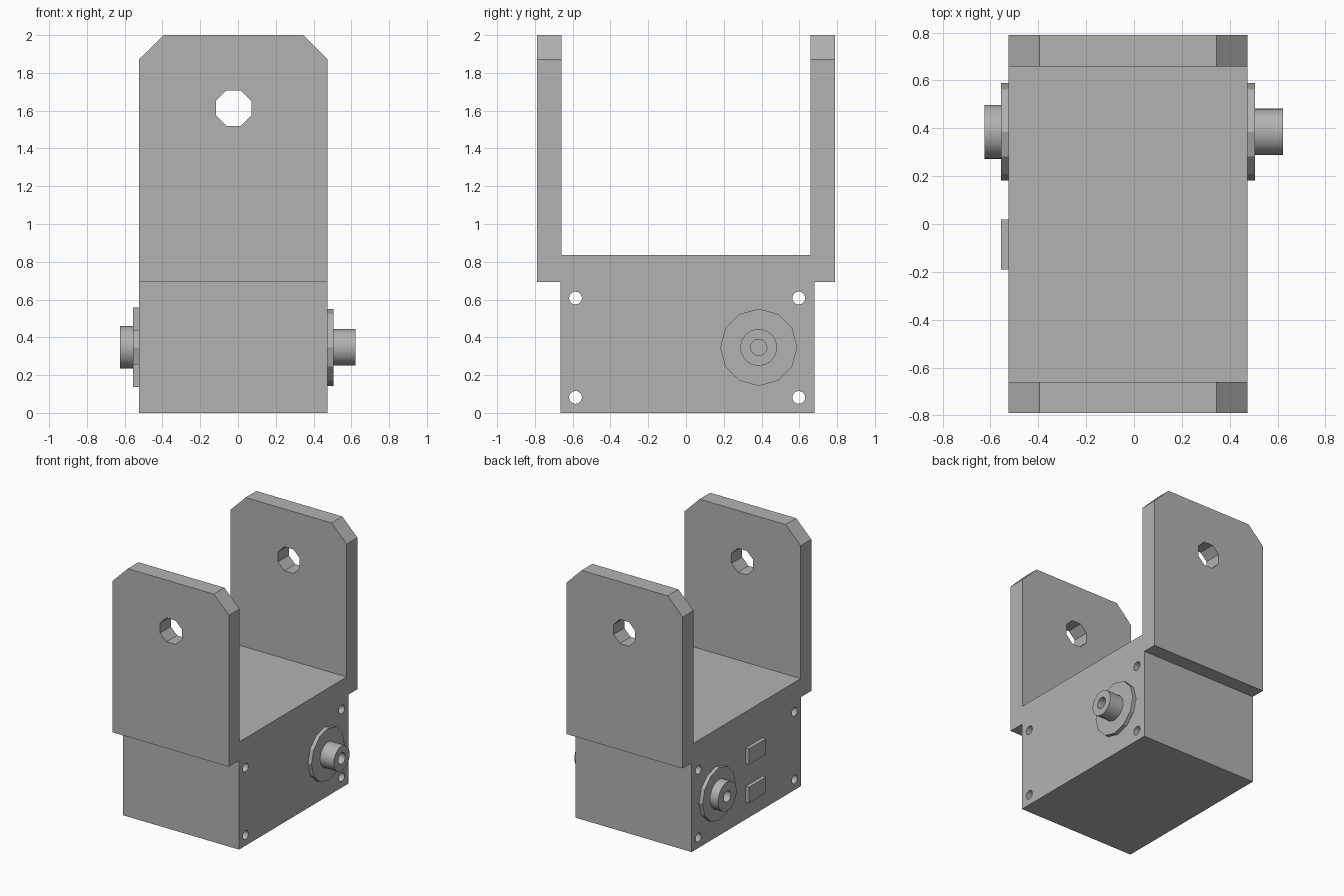
import bpy, bmesh
from math import pi
from mathutils import Matrix, Vector

cube = bpy.data.objects.get("Cube")
if cube:
    bpy.data.objects.remove(cube, do_unlink=True)

grey = bpy.data.materials.new("plain grey")
grey.use_nodes = True
GREY = (0.45, 0.45, 0.45, 1)
grey.diffuse_color = GREY
grey.node_tree.nodes["Principled BSDF"].inputs["Base Color"].default_value = GREY

LEFT, RIGHT = 0.475, -0.525          # side faces of the body
AXIS_Y, AXIS_Z = 0.385, 0.347        # shaft centre


def finish(name, bm):
    bmesh.ops.recalc_face_normals(bm, faces=bm.faces)
    mesh = bpy.data.meshes.new(name)
    bm.to_mesh(mesh)
    bm.free()
    obj = bpy.data.objects.new(name, mesh)
    bpy.context.collection.objects.link(obj)
    mesh.materials.append(grey)
    return obj


def add_cylinder(bm, centre, radius, length, sides, axis, turn=0):
    rot = Matrix.Rotation(pi / 2, 4, "Y" if axis == "X" else "X")
    bmesh.ops.create_cone(bm, cap_ends=True, segments=sides, radius1=radius, radius2=radius,
                          depth=length,
                          matrix=Matrix.Translation(centre) @ rot @ Matrix.Rotation(turn, 4, "Z"))


def box(name, low, high):
    bm = bmesh.new()
    low, high = Vector(low), Vector(high)
    bmesh.ops.create_cube(bm, size=1, matrix=Matrix.Translation((low + high) / 2)
                          @ Matrix.Diagonal((*(high - low), 1)))
    return finish(name, bm)


# Body with fork arms: side outline swept across the width
outline = [(-0.665, 0), (0.68, 0), (0.68, 0.692), (0.79, 0.692), (0.79, 2), (0.658, 2),
           (0.658, 0.837), (-0.66, 0.837), (-0.66, 2), (-0.79, 2), (-0.79, 0.692), (-0.665, 0.692)]
bm = bmesh.new()
face = bm.faces.new([bm.verts.new((RIGHT, y, z)) for y, z in outline])
swept = bmesh.ops.extrude_face_region(bm, geom=[face])["geom"]
bmesh.ops.translate(bm, vec=(LEFT - RIGHT, 0, 0),
                    verts=[v for v in swept if isinstance(v, bmesh.types.BMVert)])
# Chamfered arm corners
corners = [e for e in bm.edges if all(v.co.z > 1.99 for v in e.verts)
           and abs(e.verts[0].co.x - e.verts[1].co.x) < 0.01]
bmesh.ops.bevel(bm, geom=corners, offset=0.13, segments=1, affect="EDGES")
body = finish("forked_body", bm)

# Pivot holes in the arms and screw holes through the body
bm = bmesh.new()
for y in (-0.725, 0.725):
    add_cylinder(bm, (-0.023, y, 1.613), 0.101, 0.3, 8, "Y", pi / 8)
for y in (-0.585, 0.597):
    for z in (0.082, 0.608):
        add_cylinder(bm, (0, y, z), 0.034, 1.4, 16, "X")
cutter = finish("hole_cutter", bm)
cutter.hide_render = True
cutter.hide_set(True)
cut = body.modifiers.new("holes", "BOOLEAN")
cut.operation = "DIFFERENCE"
cut.solver = "EXACT"
cut.object = cutter


# Flange and bored hub on each side
def shaft(side, face_x, way, radius, length):
    bm = bmesh.new()
    add_cylinder(bm, (face_x + way * 0.01, AXIS_Y, AXIS_Z), 0.204, 0.04, 12, "X")
    finish(side + "_flange", bm)

    bm = bmesh.new()
    base = face_x + way * 0.03
    tip = base + way * length
    bore = 0.043
    profile = [(base + way * 0.003, 0), (base + way * 0.003, bore), (tip, bore),
               (tip, radius), (base, radius)]
    verts = [bm.verts.new((x, AXIS_Y, AXIS_Z + r)) for x, r in profile]
    edges = [bm.edges.new(pair) for pair in zip(verts, verts[1:])]
    bmesh.ops.spin(bm, geom=verts + edges, cent=(0, AXIS_Y, AXIS_Z), axis=(1, 0, 0),
                   angle=2 * pi, steps=32)
    bmesh.ops.remove_doubles(bm, verts=bm.verts, dist=0.0005)
    # Close the hidden base so the hub is a solid
    bmesh.ops.holes_fill(bm, edges=[e for e in bm.edges if e.is_boundary], sides=0)
    hub = finish(side + "_hub", bm)
    bpy.ops.object.select_all(action="DESELECT")
    hub.select_set(True)
    bpy.context.view_layer.objects.active = hub
    bpy.ops.object.shade_smooth_by_angle(angle=pi / 6)


shaft("left", LEFT, 1, 0.097, 0.118)
shaft("right", RIGHT, -1, 0.113, 0.07)

# Two raised pads on the right side
for name, z in (("lower_pad", 0.137), ("upper_pad", 0.435)):
    box(name, (RIGHT - 0.03, -0.19, z), (RIGHT + 0.01, 0.018, z + 0.122))
